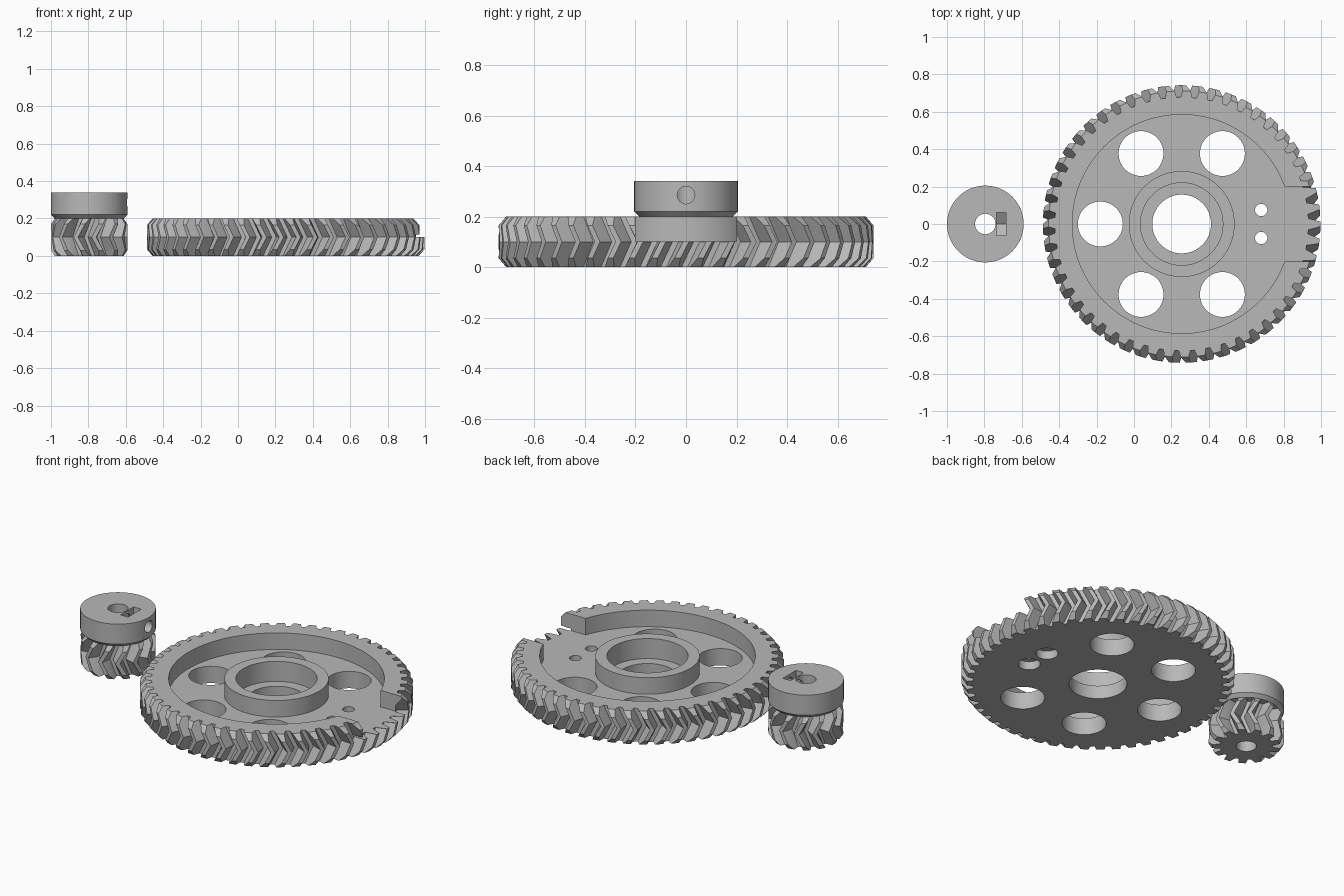
import bpy, bmesh
from math import cos, sin, pi, radians
from mathutils import Matrix, Vector

cube = bpy.data.objects.get("Cube")
if cube:
    bpy.data.objects.remove(cube, do_unlink=True)

grey = bpy.data.materials.new("plain grey")
grey.use_nodes = True
GREY = (0.48, 0.48, 0.48, 1)
grey.diffuse_color = GREY
grey.node_tree.nodes["Principled BSDF"].inputs["Base Color"].default_value = GREY

WHEEL = Vector((0.255, 0, 0))
PINION = Vector((-0.795, 0, 0))
THICK = 0.2
FLOOR = 0.101


def finish(bm, name, loc=(0, 0, 0)):
    bmesh.ops.recalc_face_normals(bm, faces=bm.faces)
    mesh = bpy.data.meshes.new(name)
    bm.to_mesh(mesh)
    bm.free()
    mesh.materials.append(grey)
    obj = bpy.data.objects.new(name, mesh)
    obj.location = loc
    bpy.context.collection.objects.link(obj)
    return obj


def loft(bm, rings):
    for a, b in zip(rings, rings[1:]):
        for i in range(len(a)):
            j = (i + 1) % len(a)
            bm.faces.new((a[i], a[j], b[j], b[i]))


def herringbone(name, loc, teeth, tip, root, bevel, rise, twist):
    """Chevron gear; twist is the angle of the ends behind the middle."""
    bm = bmesh.new()
    pitch = 2 * pi / teeth
    mid_r = (tip + root) / 2

    def half_width(r):
        if r < mid_r:
            return 0.25 + 0.11 * (mid_r - r) / (mid_r - root)
        return 0.25 - 0.12 * (r - mid_r) / (tip - mid_r)

    rings = []
    for z in (0, rise, THICK / 2, THICK - rise, THICK):
        top = tip - bevel if z in (0, THICK) else tip
        mid = min(mid_r, top - 0.005)
        phase = -twist * abs(z - THICK / 2) / (THICK / 2)
        ring = []
        for k in range(teeth):
            for side, radii in ((-1, (root, mid, top)), (1, (top, mid, root))):
                for r in radii:
                    a = phase + pitch * (k + side * half_width(r))
                    ring.append(bm.verts.new((r * cos(a), r * sin(a), z)))
        rings.append(ring)
    loft(bm, rings)
    bm.faces.new(rings[0])
    bm.faces.new(rings[-1])
    return finish(bm, name, loc)


def collar(name, loc, profile, segments=96):
    """Closed profile of (radius, height) turned about the z axis."""
    bm = bmesh.new()
    rings = []
    for i in range(segments):
        a = 2 * pi * i / segments
        rings.append([bm.verts.new((r * cos(a), r * sin(a), z)) for r, z in profile])
    loft(bm, rings + rings[:1])
    return finish(bm, name, loc)


def rod(loc, radius, low, high, segments=64, turn=Matrix()):
    bm = bmesh.new()
    bmesh.ops.create_cone(bm, cap_ends=True, segments=segments, radius1=radius,
                          radius2=radius, depth=high - low,
                          matrix=turn @ Matrix.Translation((0, 0, (low + high) / 2)))
    return finish(bm, "cutter", loc)


def prism(outline, x0, x1):
    """Outline of (y, z) points extruded along x."""
    bm = bmesh.new()
    rings = [[bm.verts.new((x, y, z)) for y, z in outline] for x in (x0, x1)]
    loft(bm, rings)
    bm.faces.new(rings[0])
    bm.faces.new(rings[1])
    return finish(bm, "cutter")


def cut(obj, *cutters):
    bpy.context.view_layer.objects.active = obj
    for c in cutters:
        c.hide_render = True
        mod = obj.modifiers.new("cut", "BOOLEAN")
        mod.operation = "DIFFERENCE"
        mod.solver = "EXACT"
        mod.object = c
        bpy.ops.object.modifier_apply(modifier=mod.name)
        bpy.data.objects.remove(c, do_unlink=True)


# Large wheel: dished top, bearing seat, and open sector on the +x side
wheel = herringbone("large_gear", WHEEL, 51, 0.742, 0.678, 0.03, 0.035, radians(4))
cut(wheel,
    rod(WHEEL, 0.585, FLOOR, 0.4, 128),
    prism(((-0.2, FLOOR), (0.2, FLOOR), (0.2, 0.4), (-0.2, 0.4)), 0.7, 1.2),
    rod(WHEEL, 0.22, 0.08, 0.4, 96),
    rod(WHEEL, 0.157, -0.1, 0.4, 96))

# Five lightening holes
for k in range(1, 6):
    a = k * pi / 3
    cut(wheel, rod(WHEEL + Vector((cos(a), sin(a), 0)) * 0.435, 0.12, -0.1, 0.4))

# Two screw holes, counterbored underneath
for y in (-0.075, 0.075):
    spot = Vector((0.68, y, 0))
    cut(wheel, rod(spot, 0.033, -0.1, 0.4, 32), rod(spot, 0.06, -0.1, 0.05, 32))

# Raised bearing hub
hub = collar("large_gear_hub", WHEEL,
             ((0.22, FLOOR), (0.283, FLOOR), (0.283, THICK), (0.22, THICK)))

# Pinion teeth with shaft bore
pinion = herringbone("pinion_teeth", PINION, 13, 0.205, 0.143, 0.02, 0.03, radians(-15.4))
cut(pinion, rod(PINION, 0.055, -0.1, 0.4, 48))

# Pinion collar with nut slot and set screw hole
grip = collar("pinion_collar", PINION,
              ((0.055, THICK), (0.185, THICK), (0.205, 0.22), (0.205, 0.34), (0.055, 0.34)))
cut(grip,
    prism(((-0.0625, 0.25), (0, 0.213), (0.0625, 0.25), (0.0625, 0.4), (-0.0625, 0.4)),
          -0.735, -0.685),
    rod(PINION + Vector((0, 0, 0.285)), 0.035, 0, 0.3, 16, Matrix.Rotation(pi / 2, 4, "Y")))

# Smooth the round walls, keep tooth edges crisp
bpy.ops.object.select_all(action="DESELECT")
for obj in (wheel, hub, pinion, grip):
    obj.select_set(True)
bpy.context.view_layer.objects.active = wheel
bpy.ops.object.shade_smooth_by_angle(angle=radians(24))
